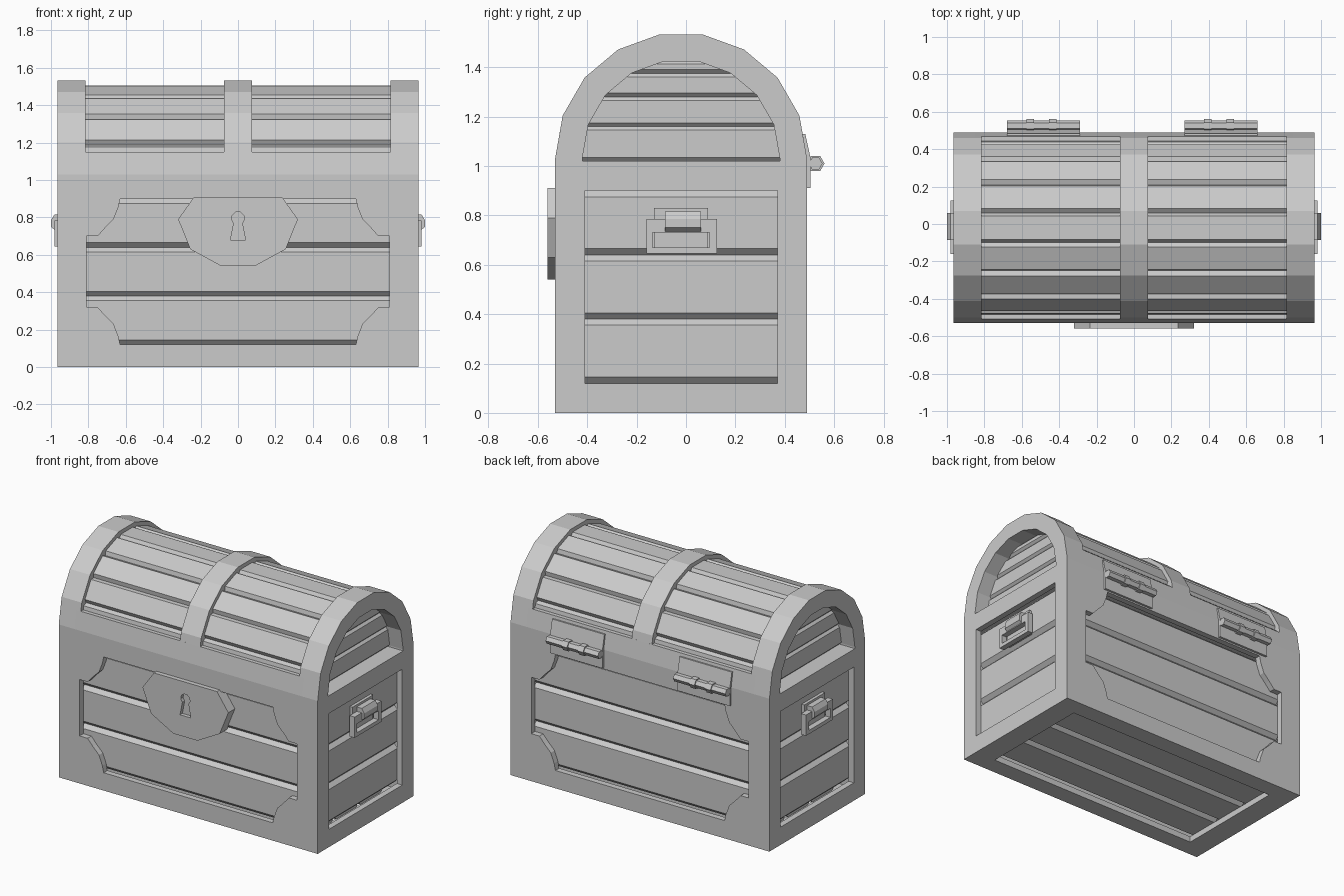
import bpy
import bmesh
from math import sin, cos, pi, sqrt

if "Cube" in bpy.data.objects:
    bpy.data.objects.remove(bpy.data.objects["Cube"], do_unlink=True)

GREY = (0.6, 0.6, 0.6, 1)
grey = bpy.data.materials.new("plain grey")
grey.use_nodes = True
grey.diffuse_color = GREY
grey.node_tree.nodes["Principled BSDF"].inputs["Base Color"].default_value = GREY

CY = -0.02                 # depth centre of the body
HX, HY = 0.965, 0.51       # half width and half depth
SEAM, ARC_Z = 1.02, 1.03   # lid seam and centre height of the lid arc
WALL = 0.04                # frame thickness
GROOVE = 0.025


def prism(name, axis, a, b, *loops):
    """Extrude a flat outline (further loops are holes) along an axis from a to b."""
    place = {"x": lambda u, v, w: (w, u, v),
             "y": lambda u, v, w: (u, w, v),
             "z": lambda u, v, w: (u, v, w)}[axis]
    bm = bmesh.new()
    edges = []
    for loop in loops:
        vs = [bm.verts.new(place(u, v, a)) for u, v in loop]
        edges += [bm.edges.new((vs[i - 1], vs[i])) for i in range(len(vs))]
    bmesh.ops.triangle_fill(bm, edges=edges, use_beauty=True)
    out = bmesh.ops.extrude_face_region(bm, geom=bm.faces[:])
    moved = [g for g in out["geom"] if isinstance(g, bmesh.types.BMVert)]
    bmesh.ops.translate(bm, verts=moved, vec=place(0, 0, b - a))
    bmesh.ops.dissolve_limit(bm, angle_limit=0.001, verts=bm.verts[:], edges=bm.edges[:])
    bmesh.ops.recalc_face_normals(bm, faces=bm.faces[:])
    mesh = bpy.data.meshes.new(name)
    bm.to_mesh(mesh)
    bm.free()
    mesh.materials.append(grey)
    obj = bpy.data.objects.new(name, mesh)
    bpy.context.collection.objects.link(obj)
    return obj


def rect(u0, u1, v0, v1):
    return [(u0, v0), (u1, v0), (u1, v1), (u0, v1)]


def arc(r, n=9):
    return [(CY - r * cos(pi * i / n), ARC_Z + r * sin(pi * i / n)) for i in range(n + 1)]


def arch(r):
    pts = arc(r)
    return [(pts[0][0], SEAM)] + pts + [(pts[-1][0], SEAM)]


def plank_profile(face, back, cuts):
    """Side profile (depth, height) of a row of planks with bevelled long edges."""
    s = GROOVE if face > back else -GROOVE
    pts = [(back, cuts[0])]
    for lo, hi in zip(cuts, cuts[1:]):
        pts += [(face - s, lo), (face, lo + GROOVE), (face, hi - GROOVE)]
    return pts + [(face - s, cuts[-1]), (back, cuts[-1])]


# Front and back frames with notched, curved-in panel corners
corner = [(0.81, 0.19), (0.75, 0.19), (0.71, 0.235), (0.665, 0.28), (0.64, 0.345), (0.63, 0.39)]
flip = corner[::-1]
panel = ([(x, 0.51 + z) for x, z in corner] + [(-x, 0.51 + z) for x, z in flip] +
         [(-x, 0.51 - z) for x, z in corner] + [(x, 0.51 - z) for x, z in flip])
cuts = [0.12, 0.38, 0.64, 0.90]
for side, name in ((-1, "front"), (1, "back")):
    outer, inner = CY + side * HY, CY + side * (HY - WALL)
    prism(name + "_frame", "y", inner, outer, rect(-HX, HX, 0, SEAM), panel)
    prism(name + "_planks", "x", -0.82, 0.82,
          plank_profile(inner, inner - side * 0.06, cuts))

# Side frames, planks and handles
Y0, Y1 = CY - HY + WALL, CY + HY - WALL
for side, name in ((1, "left"), (-1, "right")):
    inner = side * (HX - WALL)
    prism(name + "_frame", "x", inner, side * HX, rect(Y0, Y1, 0, SEAM),
          rect(CY - 0.39, CY + 0.39, 0.12, 0.90))
    prism(name + "_planks", "y", CY - 0.4, CY + 0.4,
          plank_profile(inner, inner - side * 0.06, cuts))
    prism(name + "_handle_plate", "x", side * 0.92, side * 0.945, rect(-0.13, 0.09, 0.66, 0.83))
    prism(name + "_handle_ring", "x", side * 0.945, side * 0.982,
          rect(-0.16, 0.125, 0.645, 0.785), rect(-0.135, 0.095, 0.67, 0.73))
    clip = [(0.93, 0.735), (0.982, 0.735), (1.0, 0.75), (1.0, 0.785), (0.982, 0.815), (0.93, 0.815)]
    prism(name + "_handle_clip", "y", -0.085, 0.06, [(side * x, z) for x, z in clip])

# Underside frame and planks, and the plate closing the body
prism("bottom_frame", "z", 0, WALL, rect(-HX + WALL, HX - WALL, Y0, Y1),
      rect(-0.81, 0.81, CY - 0.39, CY + 0.39))
floor = plank_profile(WALL, WALL + 0.06, [CY - 0.39 + 0.26 * i for i in range(4)])
prism("bottom_planks", "x", -0.82, 0.82, [(y, z) for z, y in floor])
prism("body_top", "z", 0.92, SEAM, rect(-HX + WALL, HX - WALL, Y0, Y1))

# Lid: arched bands at both ends and the middle
for name, x0, x1 in (("right", -HX, -0.815), ("middle", -0.075, 0.075), ("left", 0.815, HX)):
    prism(name + "_lid_band", "x", x0, x1, arch(HY) + arch(0.40)[::-1])

# Lid rims along the front and back
for side, name in ((-1, "front"), (1, "back")):
    rim = [(0.42, SEAM), (0.51, SEAM), (0.51, ARC_Z), (0.489, 1.15), (0.42, 1.15)]
    prism(name + "_lid_rim", "x", -0.85, 0.85, [(CY + side * y, z) for y, z in rim])

# Lid planks: one barrel with a groove at every corner of the arc
R = 0.484
pts = arc(R)
sunk = arc(R - GROOVE)
barrel = [(pts[0][0], SEAM), pts[0]]
for i in range(1, 9):
    for j in (i - 1, i, i + 1):
        if j == i:
            barrel.append(sunk[i])
        else:
            t = 0.02 / (2 * R * sin(pi / 18))
            barrel.append(tuple(p + t * (q - p) for p, q in zip(pts[i], pts[j])))
barrel += [pts[9], (pts[9][0], SEAM)]
prism("lid_planks", "x", -0.84, 0.84, barrel)

# Planks in the lid ends, each as wide as the arch allows
GROOVE = 0.015
end_cuts = [SEAM, 1.16, 1.28, 1.375, 1.428]
for side, name in ((1, "left"), (-1, "right")):
    for i, (lo, hi) in enumerate(zip(end_cuts, end_cuts[1:])):
        half = sqrt(0.16 - (lo - ARC_Z) ** 2) + 0.02
        prism(f"{name}_lid_end_plank_{i + 1}", "y", CY - half, CY + half,
              plank_profile(side * 0.865, side * 0.82, [lo, hi]))

# Lock plate with a keyhole
half_plate = [(0.235, 0.91), (0.32, 0.79), (0.255, 0.63), (0.09, 0.54)]
plate = half_plate + [(-x, z) for x, z in half_plate[::-1]]
keyhole = [(0.035 * sin(a), 0.795 + 0.035 * cos(a))
           for a in [pi * (i - 3.5) / 4.5 for i in range(8)]]
keyhole += [(0.04, 0.68), (-0.04, 0.68)]
prism("lock_plate", "y", -0.56, -0.535, plate, keyhole)
prism("lock_back", "y", -0.535, -0.48, plate)

# Hinges: two leaves and a six-sided barrel with raised knuckles


def hexagon(r):
    return [(0.525 + r * cos(pi * i / 3), 1.01 + r * sin(pi * i / 3)) for i in range(6)]


for x, name in ((-0.485, "right"), (0.465, "left")):
    prism(name + "_hinge_lower_leaf", "x", x - 0.195, x + 0.195, rect(0.48, 0.505, 0.91, 1.01))
    prism(name + "_hinge_upper_leaf", "x", x - 0.195, x + 0.195,
          [(0.47, 1.01), (0.505, 1.01), (0.505, 1.03), (0.483, 1.13), (0.45, 1.13)])
    prism(name + "_hinge_barrel", "x", x - 0.195, x + 0.195, hexagon(0.028))
    for k in (-0.07, 0.05):
        prism(name + "_hinge_knuckle", "x", x + k - 0.02, x + k + 0.02, hexagon(0.036))
